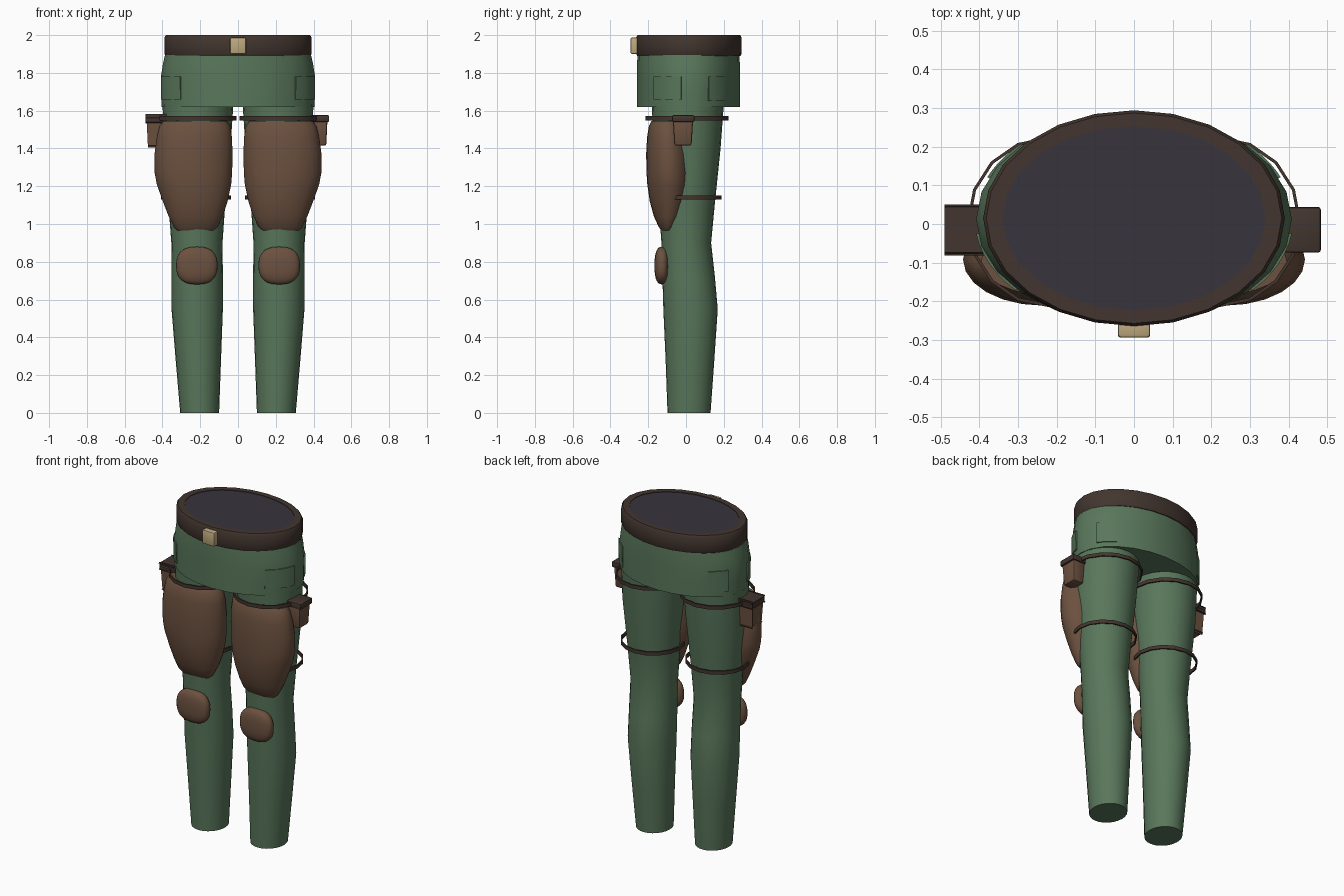
import bpy, bmesh
from math import sin, cos, pi, radians, copysign

if "Cube" in bpy.data.objects:
    bpy.data.objects.remove(bpy.data.objects["Cube"])


def material(name, rgb):
    m = bpy.data.materials.new(name)
    m.diffuse_color = (*rgb, 1)
    m.use_nodes = True
    m.node_tree.nodes["Principled BSDF"].inputs["Base Color"].default_value = m.diffuse_color
    return m


GREEN = material("green_cloth", (0.10, 0.185, 0.105))
BROWN = material("brown_leather", (0.15, 0.082, 0.05))
DARK = material("dark_leather", (0.055, 0.036, 0.028))
GREY = material("dark_lining", (0.038, 0.034, 0.046))
TAN = material("pale_metal", (0.52, 0.40, 0.21))


def finish(name, bm, mat, angle=40):
    bmesh.ops.recalc_face_normals(bm, faces=bm.faces[:])
    me = bpy.data.meshes.new(name)
    bm.to_mesh(me)
    bm.free()
    ob = bpy.data.objects.new(name, me)
    bpy.context.collection.objects.link(ob)
    me.materials.append(mat)
    bpy.ops.object.select_all(action='DESELECT')
    ob.select_set(True)
    bpy.context.view_layer.objects.active = ob
    bpy.ops.object.shade_smooth_by_angle(angle=radians(angle))
    return ob


def loft(name, rings, mat, sides=24, side=1, closed=False):
    """Skin ellipses given as (z, x0, x1, y0, y1); closed makes a band."""
    bm = bmesh.new()
    loops = []
    for z, x0, x1, y0, y1 in rings:
        loops.append([bm.verts.new((side * ((x0 + x1) / 2 + (x1 - x0) / 2 * cos(2 * pi * i / sides)),
                                    (y0 + y1) / 2 + (y1 - y0) / 2 * sin(2 * pi * i / sides), z))
                      for i in range(sides)])
    pairs = list(zip(loops, loops[1:]))
    if closed:
        pairs.append((loops[-1], loops[0]))
    for a, b in pairs:
        for i in range(sides):
            j = (i + 1) % sides
            bm.faces.new((a[i], a[j], b[j], b[i]))
    if not closed:
        bm.faces.new(loops[0])
        bm.faces.new(loops[-1])
    return finish(name, bm, mat)


def strap(name, z, x0, x1, y0, y1, side):
    t, h = 0.008, 0.011
    out, inn = (x0, x1, y0, y1), (x0 + t, x1 - t, y0 + t, y1 - t)
    loft(name, [(z - h, *out), (z + h, *out), (z + h, *inn), (z - h, *inn)],
         DARK, 16, side, closed=True)


def box(name, x0, x1, y0, y1, z0, z1, mat, side=1, taper=1.0, bevel=0.008):
    bm = bmesh.new()
    bmesh.ops.create_cube(bm, size=1)
    for v in bm.verts:
        k = taper if v.co.z < 0 else 1
        v.co = (side * ((x0 + x1) / 2 + v.co.x * (x1 - x0) * k),
                (y0 + y1) / 2 + v.co.y * (y1 - y0) * k,
                (z0 + z1) / 2 + v.co.z * (z1 - z0))
    bmesh.ops.bevel(bm, geom=bm.edges[:], offset=bevel, segments=2, profile=0.5, affect='EDGES')
    return finish(name, bm, mat)


def pocket(name, a0, a1, z0, z1, side):
    """Thin curved patch lying on the hips."""
    bm = bmesh.new()
    n, rows = 6, []
    for i in range(n + 1):
        a = radians(a0 + (a1 - a0) * i / n)
        rows.append([bm.verts.new((side * (0.408 + d) * cos(a), 0.013 + (0.272 + d) * sin(a), z))
                     for d, z in ((-0.02, z0), (0.003, z0), (0.004, z1), (-0.02, z1))])
    for a, b in zip(rows, rows[1:]):
        for k in range(4):
            bm.faces.new((a[k], a[(k + 1) % 4], b[(k + 1) % 4], b[k]))
    bm.faces.new(rows[0])
    bm.faces.new(rows[-1])
    finish(name, bm, GREEN)


def knee_pad(name, side):
    """Rounded-square cushion: a sphere pushed towards a box."""
    bm = bmesh.new()
    bmesh.ops.create_uvsphere(bm, u_segments=24, v_segments=14, radius=1)
    for v in bm.verts:
        x, y, z = (copysign(abs(c) ** 0.8, c) for c in v.co)
        v.co = (side * (0.218 + 0.11 * x), -0.127 + 0.04 * y, 0.78 + 0.10 * z)
    finish(name, bm, BROWN, 60)


# Hips, belt, lining and buckle
hips = [(1.62, 0.404, 0.272), (1.70, 0.407, 0.272), (1.78, 0.408, 0.272),
        (1.85, 0.397, 0.272), (1.93, 0.378, 0.268)]
loft("hips", [(z, -r, r, 0.013 - d, 0.013 + d) for z, r, d in hips], GREEN)
belt = [(1.89, 0.384, 0.273), (1.90, 0.39, 0.279), (1.988, 0.39, 0.279),
        (2.0, 0.382, 0.272), (2.0, 0.34, 0.238), (1.89, 0.34, 0.238)]
loft("belt", [(z, -r, r, 0.015 - d, 0.015 + d) for z, r, d in belt], DARK, closed=True)
loft("waist_lining", [(z, -0.341, 0.341, -0.223, 0.253) for z in (1.95, 1.997)], GREY)
box("buckle", -0.042, 0.042, -0.294, -0.24, 1.90, 1.987, TAN)

LEG = [(0.0, 0.10, 0.306, -0.098, 0.130), (0.28, 0.09, 0.33, -0.108, 0.150),
       (0.55, 0.08, 0.352, -0.120, 0.168), (0.72, 0.08, 0.352, -0.125, 0.153),
       (0.90, 0.082, 0.353, -0.130, 0.133), (1.10, 0.068, 0.368, -0.145, 0.152),
       (1.40, 0.04, 0.395, -0.170, 0.183), (1.70, 0.02, 0.40, -0.185, 0.205)]
PLATE = [(0.965, 0.13, 0.32, -0.130, -0.06), (0.985, 0.108, 0.34, -0.145, -0.045),
         (1.04, 0.082, 0.367, -0.170, -0.01), (1.12, 0.055, 0.398, -0.192, 0.017),
         (1.21, 0.036, 0.430, -0.205, 0.030), (1.27, 0.031, 0.441, -0.209, 0.033),
         (1.37, 0.029, 0.442, -0.211, 0.027), (1.46, 0.032, 0.430, -0.206, 0.015),
         (1.52, 0.042, 0.415, -0.196, 0.0), (1.545, 0.06, 0.395, -0.183, -0.01)]

for side, tag in ((-1, "right"), (1, "left")):
    # Trouser leg with armour
    loft(f"{tag}_leg", LEG, GREEN, 24, side)
    loft(f"{tag}_thigh_plate", PLATE, BROWN, 24, side)
    knee_pad(f"{tag}_knee_pad", side)
    # Thigh straps
    strap(f"{tag}_upper_strap", 1.56, 0.008, 0.432, -0.215, 0.226, side)
    strap(f"{tag}_lower_strap", 1.14, 0.038, 0.408, -0.172, 0.188, side)
    # Side pouch with lid
    box(f"{tag}_pouch", 0.39, 0.474, -0.07, 0.038, 1.415, 1.56, BROWN, side, 0.84, 0.01)
    box(f"{tag}_pouch_lid", 0.385, 0.483, -0.074, 0.044, 1.54, 1.576, DARK, side, 1, 0.007)
    # Hip pockets
    pocket(f"{tag}_front_pocket", -42, -8, 1.66, 1.78, side)
    pocket(f"{tag}_back_pocket", 23, 44, 1.65, 1.78, side)
